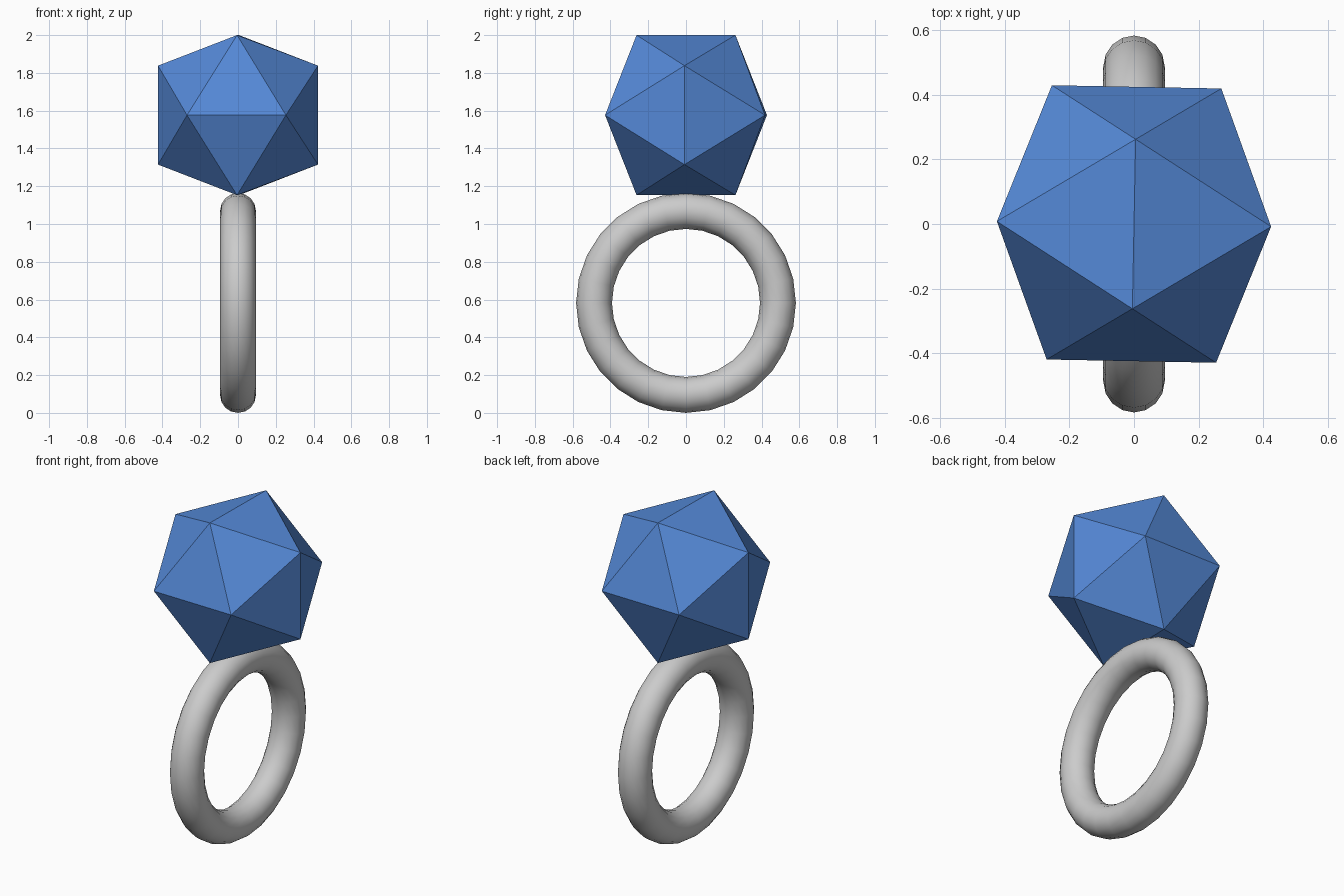
import bpy, bmesh, math
from mathutils import Matrix

if "Cube" in bpy.data.objects:
    bpy.data.objects.remove(bpy.data.objects["Cube"])

# Ring band: smooth torus standing in the YZ plane
bpy.ops.mesh.primitive_torus_add(major_segments=28, minor_segments=16,
                                 major_radius=0.487, minor_radius=0.095,
                                 location=(0, 0, 0.582),
                                 rotation=(0, math.pi / 2, 0))
band = bpy.context.object
band.name = "ring_band"
bpy.ops.object.shade_smooth()

# Gem: flat-shaded icosahedron resting on an edge, turned very slightly
a = 0.2618
b = a * (1 + math.sqrt(5)) / 2
bm = bmesh.new()
for s in (-1, 1):
    for t in (-1, 1):
        for co in ((0, s * a, t * b), (s * a, t * b, 0), (s * b, 0, t * a)):
            bm.verts.new(co)
bmesh.ops.convex_hull(bm, input=bm.verts[:])
bmesh.ops.rotate(bm, verts=bm.verts[:], matrix=Matrix.Rotation(math.radians(-1.1), 3, 'Z'))
bmesh.ops.recalc_face_normals(bm, faces=bm.faces[:])
mesh = bpy.data.meshes.new("gem")
bm.to_mesh(mesh)
bm.free()
gem = bpy.data.objects.new("gem", mesh)
gem.location.z = 2 - b
bpy.context.collection.objects.link(gem)

# Blue gem colour
blue = bpy.data.materials.new("gem_blue")
blue.diffuse_color = (0.09, 0.25, 0.68, 1)
blue.use_nodes = True
blue.node_tree.nodes["Principled BSDF"].inputs["Base Color"].default_value = blue.diffuse_color
mesh.materials.append(blue)
